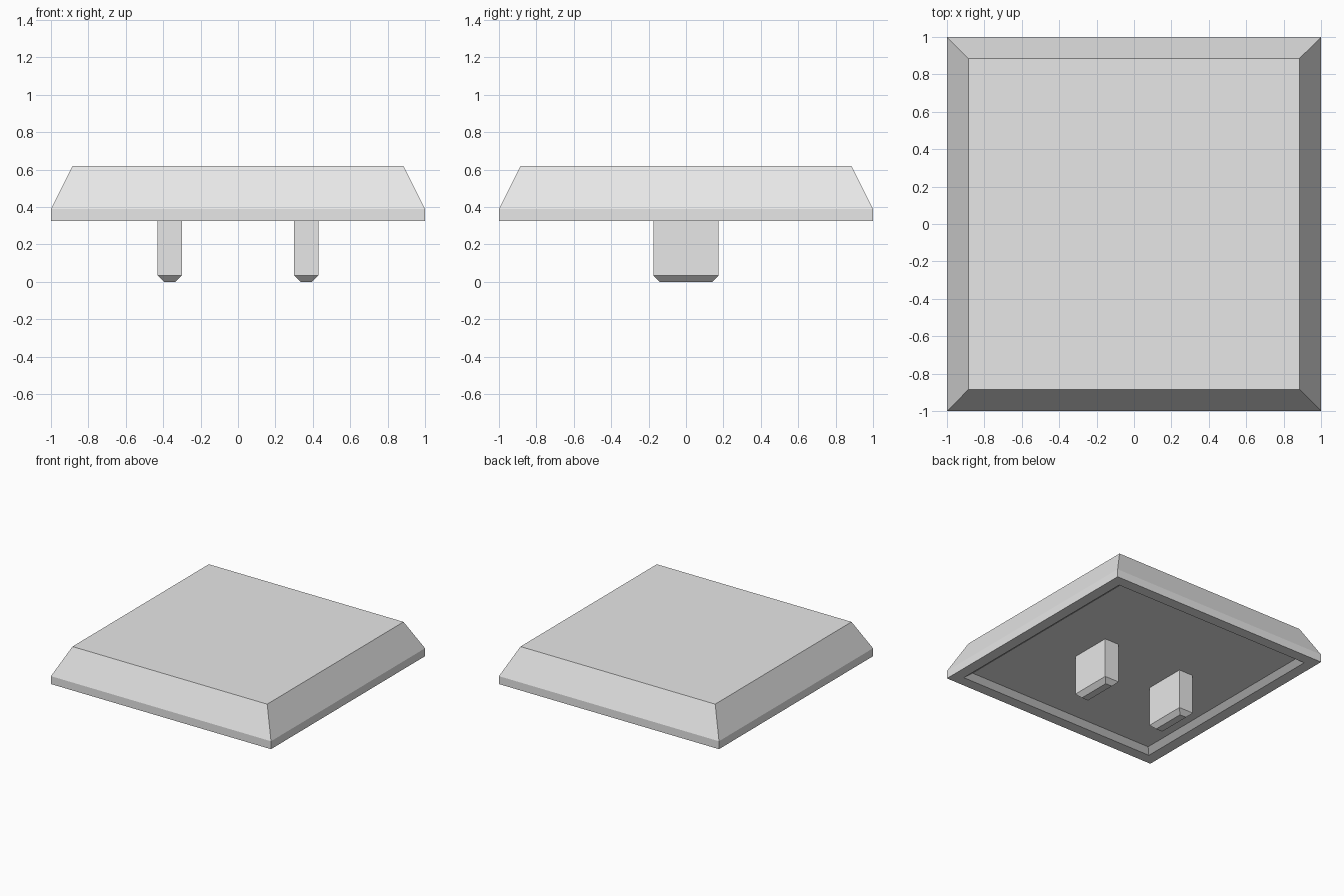
import bpy
import bmesh

cube = bpy.data.objects.get("Cube")
if cube:
    bpy.data.objects.remove(cube, do_unlink=True)

grey = bpy.data.materials.new("plain grey")
grey.diffuse_color = (0.8, 0.8, 0.8, 1)
grey.use_nodes = True
grey.node_tree.nodes["Principled BSDF"].inputs["Base Color"].default_value = (0.8, 0.8, 0.8, 1)


def stacked_block(name, rings, x=0.0):
    """Loft rectangles (half_x, half_y, z) in order and cap both ends."""
    bm = bmesh.new()
    loops = [[bm.verts.new((sx * hx, sy * hy, z))
              for sx, sy in ((-1, -1), (1, -1), (1, 1), (-1, 1))]
             for hx, hy, z in rings]
    for low, high in zip(loops, loops[1:]):
        for i in range(4):
            j = (i + 1) % 4
            bm.faces.new((low[i], low[j], high[j], high[i]))
    bm.faces.new(loops[0])
    bm.faces.new(loops[-1])
    bmesh.ops.recalc_face_normals(bm, faces=bm.faces)
    mesh = bpy.data.meshes.new(name)
    bm.to_mesh(mesh)
    bm.free()
    mesh.materials.append(grey)
    obj = bpy.data.objects.new(name, mesh)
    obj.location.x = x
    bpy.context.collection.objects.link(obj)
    return obj


# Cap: shallow bevelled recess underneath, straight rim, sloped sides, flat top
CEILING = 0.361
stacked_block("cap", [(0.863, 0.863, CEILING), (0.91, 0.91, 0.325),
                      (1.0, 1.0, 0.325), (1.0, 1.0, 0.39), (0.885, 0.885, 0.62)])

# Two pegs with chamfered tips, standing in the recess
for side, x in (("left", 0.365), ("right", -0.365)):
    stacked_block(side + "_peg", [(0.03, 0.14, 0.0), (0.065, 0.175, 0.035),
                                  (0.065, 0.175, CEILING)], x)
